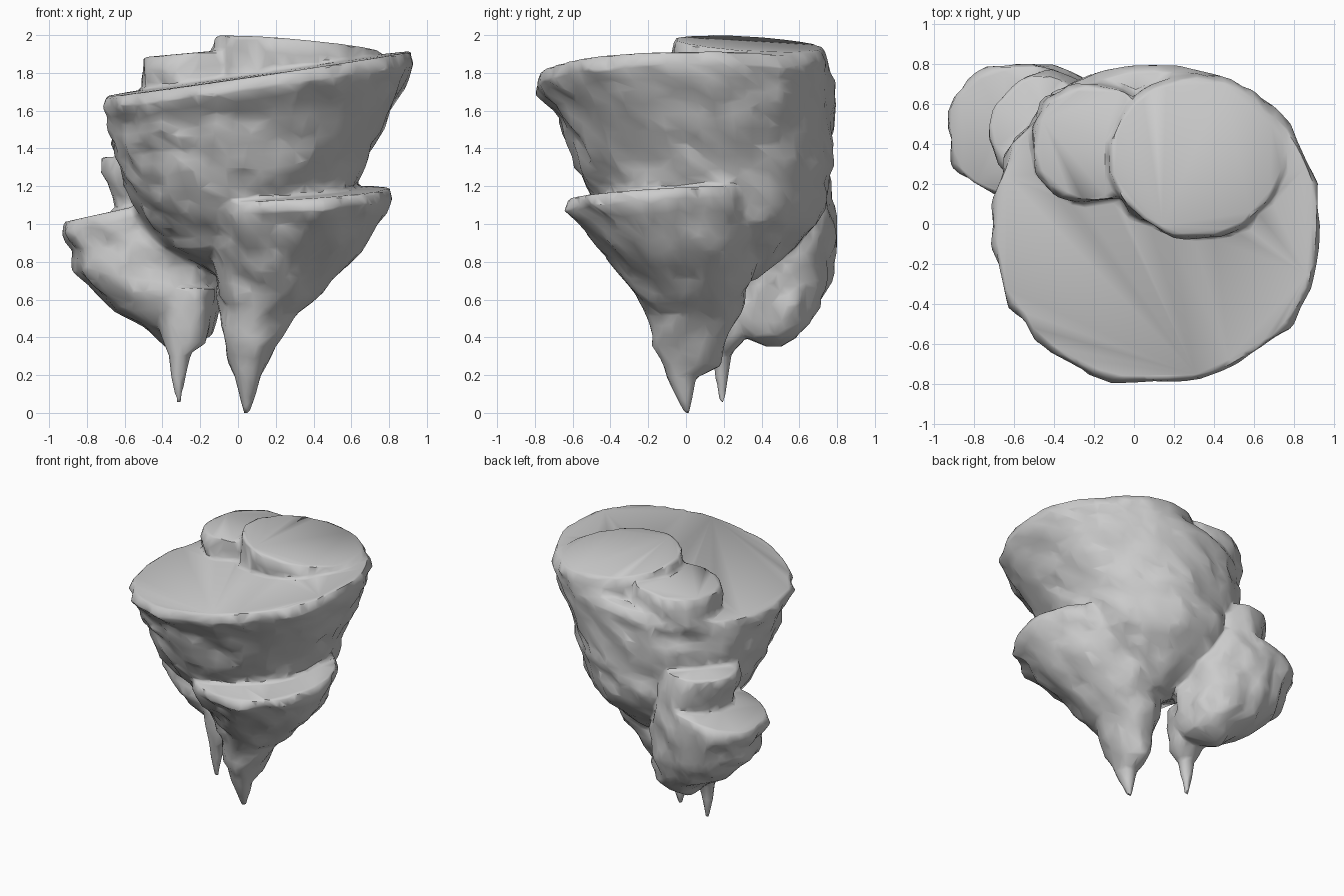
import bpy, bmesh, math
from mathutils import Vector, noise

if "Cube" in bpy.data.objects:
    bpy.data.objects.remove(bpy.data.objects["Cube"])

SEG = 48
parts = []


def rock(name, rings, tilt=(0, 0), rough=0.04, seed=0, power=2.1, step=0.06):
    """Rock lofted from rings (z, x0, x1, y0, y1), top to bottom; the flat top leans by tilt."""
    levels = []
    for a, b in zip(rings, rings[1:]):
        n = max(1, round(abs(a[0] - b[0]) / step))
        levels += [[p + (q - p) * i / n for p, q in zip(a, b)] for i in range(n)]
    levels.append(list(rings[-1]))
    top, bottom = rings[0][0], rings[-1][0]
    bm = bmesh.new()
    loops = []
    for k, (z, x0, x1, y0, y1) in enumerate(levels):
        cx, cy = (x0 + x1) / 2, (y0 + y1) / 2
        rx, ry = (x1 - x0) / 2, (y1 - y0) / 2
        lean = (z - bottom) / (top - bottom)
        amp = rough * (0.3 if k == 0 else 1) * min(1, (rx + ry) * 2)
        loop = []
        for i in range(SEG):
            a = 2 * math.pi * i / SEG
            dx, dy = math.cos(a), math.sin(a)
            s = (abs(dx) ** power + abs(dy) ** power) ** (-1 / power)
            p = Vector((cx + rx * s * dx, cy + ry * s * dy, z + seed * 7.3))
            d = 0.5 * noise.noise(p * 4) + 0.9 * noise.noise(p * 9 + Vector((5, 1, 3)))
            x = max(-0.93, min(0.93, p.x + amp * d * dx))
            y = max(-0.8, min(0.8, p.y + amp * d * dy))
            zz = z + lean * (tilt[0] * (x - cx) + tilt[1] * (y - cy))
            if 0 < k < len(levels) - 1:
                zz += 0.015 * noise.noise(p * 9)
            loop.append(bm.verts.new((x, y, max(0, zz))))
        loops.append(loop)
    for u, l in zip(loops, loops[1:]):
        for i in range(SEG):
            j = (i + 1) % SEG
            bm.faces.new((u[i], l[i], l[j], u[j]))
    bm.faces.new(loops[0])
    bm.faces.new(loops[-1][::-1])
    bmesh.ops.recalc_face_normals(bm, faces=bm.faces)
    mesh = bpy.data.meshes.new(name)
    bm.to_mesh(mesh)
    bm.free()
    ob = bpy.data.objects.new(name, mesh)
    bpy.context.collection.objects.link(ob)
    parts.append(ob)


# Large upper island with a sloping flat top
rock("floating_rock", [
    (1.795, -.70, .92, -.78, .76), (1.73, -.71, .93, -.80, .79),
    (1.62, -.69, .88, -.70, .79), (1.50, -.67, .81, -.65, .78),
    (1.30, -.62, .68, -.56, .76), (1.15, -.56, .62, -.49, .74),
    (1.00, -.48, .54, -.38, .69), (0.88, -.39, .42, -.24, .59),
    (0.80, -.24, .32, -.10, .50), (0.70, -.08, .16, .08, .36)],
    (.148, .015), .05, 1)

# Raised terraces on the top
rock("high_terrace", [
    (1.955, -.12, .74, -.06, .73), (1.88, -.13, .76, -.07, .75),
    (1.70, -.11, .62, -.05, .72)], (-.09, -.06), .04, 2, 2.0)
rock("small_terrace", [
    (1.91, -.50, .10, .12, .69), (1.83, -.52, .10, .11, .71),
    (1.65, -.50, .08, .13, .70)], (.09, 0), .04, 3)

# Front right ledge tapering into the lowest spike
rock("front_ledge", [
    (1.16, -.17, .80, -.62, .36), (1.10, -.18, .81, -.63, .38),
    (0.90, -.16, .69, -.46, .38), (0.70, -.12, .51, -.30, .33),
    (0.52, -.09, .31, -.19, .28), (0.36, -.06, .20, -.17, .22),
    (0.25, -.04, .15, -.12, .18), (0.19, -.02, .125, -.095, .05),
    (0.0, .03, .06, -.01, .02)], (.06, .06), .05, 4)

# Back left ledge, its upper step and its hanging spike
rock("back_ledge", [
    (1.09, -.92, -.20, .15, .79), (1.03, -.93, -.18, .14, .80),
    (0.92, -.87, -.14, .13, .79), (0.80, -.85, -.12, .12, .77),
    (0.65, -.74, -.11, .12, .74), (0.55, -.64, -.10, .13, .70),
    (0.47, -.49, -.11, .18, .65), (0.40, -.43, -.13, .30, .59),
    (0.35, -.39, -.30, .43, .51)], (.22, 0), .05, 5, 2.4)
rock("back_step", [
    (1.36, -.72, -.20, .20, .74), (1.28, -.71, -.20, .20, .76),
    (1.15, -.67, -.20, .22, .77), (0.95, -.60, -.20, .26, .72)],
    (.02, 0), .04, 6, 2.0)
rock("hanging_spike", [
    (0.66, -.46, -.12, .10, .44), (0.45, -.41, -.15, .11, .36),
    (0.37, -.38, -.17, .12, .29), (0.31, -.365, -.25, .14, .245),
    (0.20, -.35, -.275, .155, .225), (0.05, -.328, -.302, .178, .204)],
    (0, 0), .05, 7)

# Fuse the parts into one carved stone with blended seams and coarse facets
bpy.ops.object.select_all(action='DESELECT')
for ob in parts:
    ob.select_set(True)
stone = parts[0]
bpy.context.view_layer.objects.active = stone
bpy.ops.object.join()
fuse = stone.modifiers.new("fuse", 'REMESH')
fuse.mode = 'VOXEL'
fuse.voxel_size = 0.016
blend = stone.modifiers.new("blend", 'SMOOTH')
blend.factor, blend.iterations = 0.5, 1
coarse = stone.modifiers.new("coarse", 'DECIMATE')
coarse.ratio = 0.05
for name in ("fuse", "blend", "coarse"):
    bpy.ops.object.modifier_apply(modifier=name)
bpy.ops.object.shade_smooth_by_angle(angle=math.radians(50))
